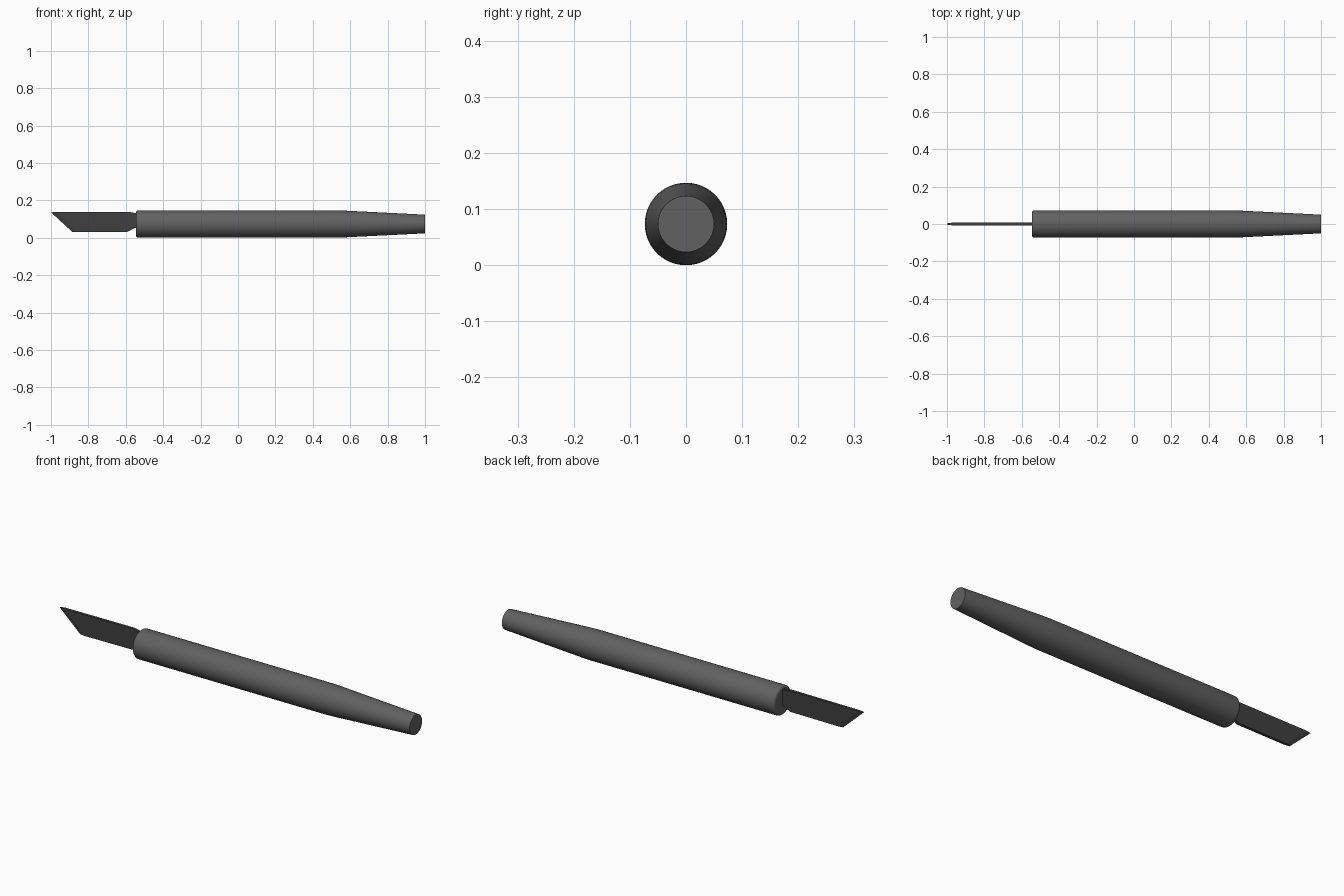
import bpy, bmesh, math

if "Cube" in bpy.data.objects:
    bpy.data.objects.remove(bpy.data.objects["Cube"])

CZ = 0.0735  # height of the long axis


def material(name, value):
    m = bpy.data.materials.new(name)
    m.diffuse_color = (value, value, value, 1)
    m.use_nodes = True
    m.node_tree.nodes["Principled BSDF"].inputs["Base Color"].default_value = m.diffuse_color
    return m


def finish(name, bm, mat):
    bmesh.ops.recalc_face_normals(bm, faces=bm.faces)
    me = bpy.data.meshes.new(name)
    bm.to_mesh(me)
    bm.free()
    ob = bpy.data.objects.new(name, me)
    bpy.context.collection.objects.link(ob)
    me.materials.append(mat)
    return ob


handle_grey = material("handle grey", 0.12)
blade_grey = material("blade dark grey", 0.05)

# Round handle: rings along x, capped at both ends
profile = [(-0.546, 0.062), (-0.544, 0.068), (-0.538, 0.0725), (-0.53, 0.0735),
           (0.51, 0.0735), (0.56, 0.072), (1.0, 0.05)]
SIDES = 48
bm = bmesh.new()
rings = []
for x, r in profile:
    rings.append([bm.verts.new((x, r * math.cos(2 * math.pi * i / SIDES),
                                CZ + r * math.sin(2 * math.pi * i / SIDES)))
                  for i in range(SIDES)])
for a, b in zip(rings, rings[1:]):
    for i in range(SIDES):
        j = (i + 1) % SIDES
        bm.faces.new((a[i], a[j], b[j], b[i]))
bm.faces.new(rings[0])
bm.faces.new(rings[-1])
handle = finish("handle", bm, handle_grey)
bpy.context.view_layer.objects.active = handle
handle.select_set(True)
bpy.ops.object.shade_smooth_by_angle(angle=math.radians(35))

# Flat blade: (x, z, half thickness), thinning to the slanted cutting edge
outline = [(-1.0, 0.136, 0.003), (-0.885, 0.03, 0.003), (-0.86, 0.03, 0.007),
           (-0.59, 0.032, 0.007), (-0.55, 0.052, 0.007), (-0.5, 0.052, 0.007),
           (-0.5, 0.132, 0.007), (-0.55, 0.132, 0.007), (-0.585, 0.139, 0.007),
           (-0.975, 0.137, 0.007)]
bm = bmesh.new()
sides = [[bm.verts.new((x, s * h, z)) for x, z, h in outline] for s in (-1, 1)]
n = len(outline)
for v in sides:
    bm.faces.new((v[0], v[1], v[2], v[9]))  # ground edge strip
    bm.faces.new(v[2:])                     # flat of the blade
for i in range(n):
    j = (i + 1) % n
    bm.faces.new((sides[0][i], sides[0][j], sides[1][j], sides[1][i]))
finish("blade", bm, blade_grey)
